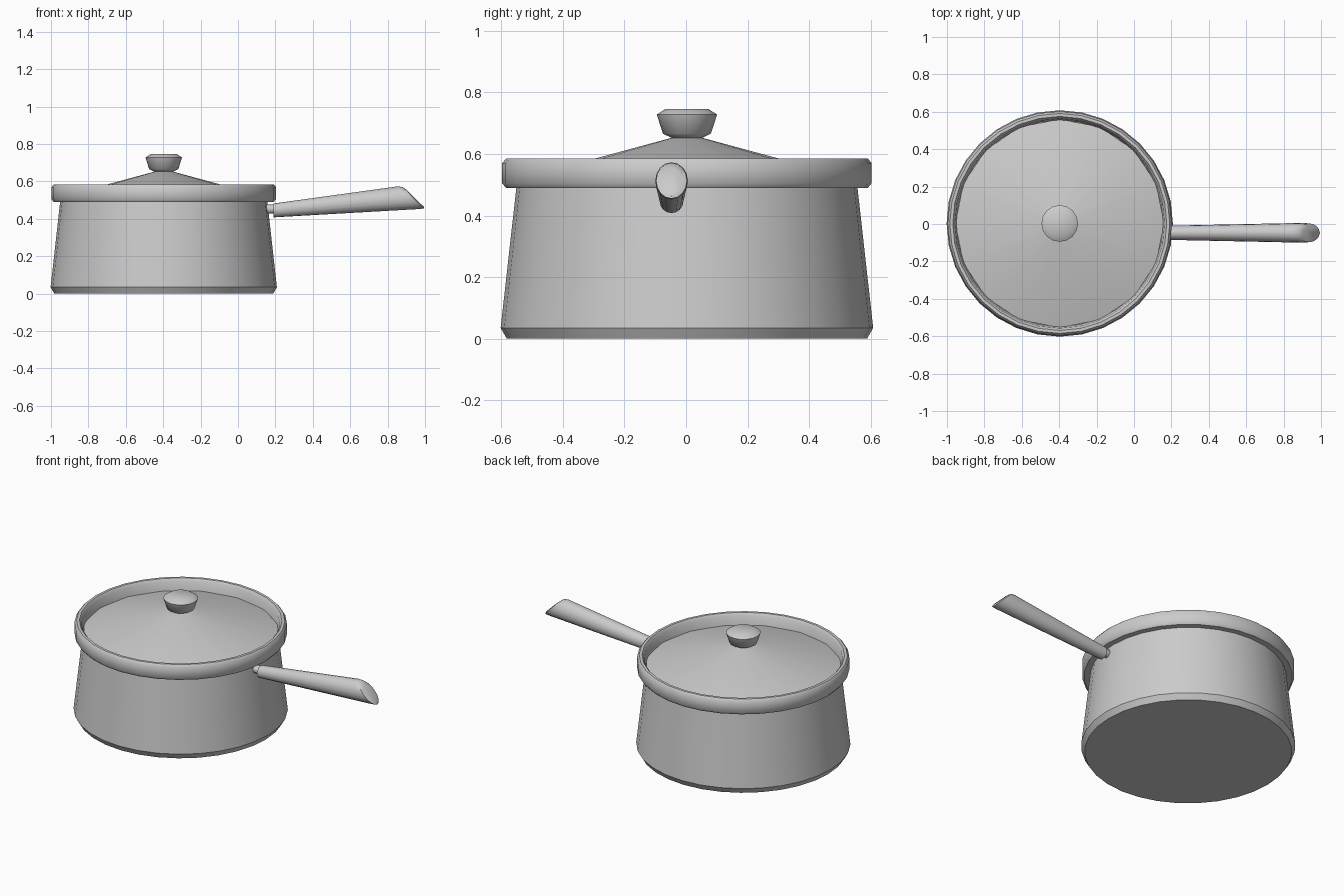
import bpy, bmesh, math
from mathutils import Vector

if "Cube" in bpy.data.objects:
    bpy.data.objects.remove(bpy.data.objects["Cube"], do_unlink=True)

grey = bpy.data.materials.new("metal grey")
grey.use_nodes = True
colour = (0.6, 0.6, 0.6, 1)
grey.diffuse_color = colour
grey.node_tree.nodes["Principled BSDF"].inputs["Base Color"].default_value = colour

CENTRE = Vector((-0.397, 0.003, 0))


def finish(name, bm, angle):
    """Turn a bmesh into a named, shaded object."""
    bmesh.ops.remove_doubles(bm, verts=bm.verts, dist=0.0001)
    bmesh.ops.recalc_face_normals(bm, faces=bm.faces)
    mesh = bpy.data.meshes.new(name)
    bm.to_mesh(mesh)
    bm.free()
    mesh.materials.append(grey)
    obj = bpy.data.objects.new(name, mesh)
    bpy.context.collection.objects.link(obj)
    bpy.ops.object.select_all(action='DESELECT')
    obj.select_set(True)
    bpy.context.view_layer.objects.active = obj
    bpy.ops.object.shade_smooth_by_angle(angle=math.radians(angle))
    return obj


def loft(bm, rings):
    """Join successive rings of points with quads."""
    loops = [[bm.verts.new(p) for p in ring] for ring in rings]
    n = len(loops[0])
    for a, b in zip(loops, loops[1:]):
        for i in range(n):
            j = (i + 1) % n
            bm.faces.new((a[i], a[j], b[j], b[i]))
    return loops


def lathe(name, profile, sides, angle=35):
    """Revolve (radius, z) points about the pot axis."""
    bm = bmesh.new()
    rings = [[CENTRE + Vector((r * math.cos(t), r * math.sin(t), z))
              for t in (math.tau * i / sides for i in range(sides))]
             for r, z in profile]
    loops = loft(bm, rings)
    if profile[0] != profile[-1]:
        bm.faces.new(loops[0])
        bm.faces.new(loops[-1])
    return finish(name, bm, angle)


# Pot body: tapered wall, bevelled foot and hollow inside
lathe("pot_body", [(0.585, 0), (0.605, 0.035), (0.553, 0.5),
                   (0.535, 0.5), (0.575, 0.04)], 32)

# Raised collar around the mouth
lathe("pot_rim", [(0.55, 0.49), (0.588, 0.49), (0.6, 0.505), (0.6, 0.57),
                  (0.588, 0.585), (0.572, 0.585), (0.56, 0.57),
                  (0.55, 0.49)], 32, 50)

# Sunken conical lid
lathe("lid", [(0.558, 0.495), (0.558, 0.515), (0.04, 0.655)], 16)

# Lid knob
lathe("lid_knob", [(0.045, 0.65), (0.078, 0.666), (0.098, 0.728),
                   (0.07, 0.746)], 16, 50)

# Handle: oval sections, each from a top and a bottom point (x, z)
sections = [((0.19, 0.482), (0.19, 0.408), 0.038),
            ((0.85, 0.573), (0.96, 0.452), 0.053),
            ((0.88, 0.571), (0.993, 0.455), 0.05),
            ((0.905, 0.552), (0.994, 0.464), 0.032)]
bm = bmesh.new()
rings = []
for (xt, zt), (xb, zb), half in sections:
    mid = Vector(((xt + xb) / 2, -0.047, (zt + zb) / 2))
    up = Vector((xt - xb, 0, zt - zb)) / 2
    rings.append([mid + up * math.cos(t) + Vector((0, half * math.sin(t), 0))
                  for t in (math.tau * i / 16 for i in range(16))])
loops = loft(bm, rings)
bm.faces.new(loops[0])
bm.faces.new(loops[-1])
finish("handle", bm, 50)

# Short stub joining the handle to the wall
bm = bmesh.new()
rings = [[Vector((x, -0.047 + 0.026 * math.cos(t), 0.452 + 0.024 * math.sin(t)))
          for t in (math.tau * i / 12 for i in range(12))] for x in (0.14, 0.2)]
for loop in loft(bm, rings):
    bm.faces.new(loop)
finish("handle_stub", bm, 40)
